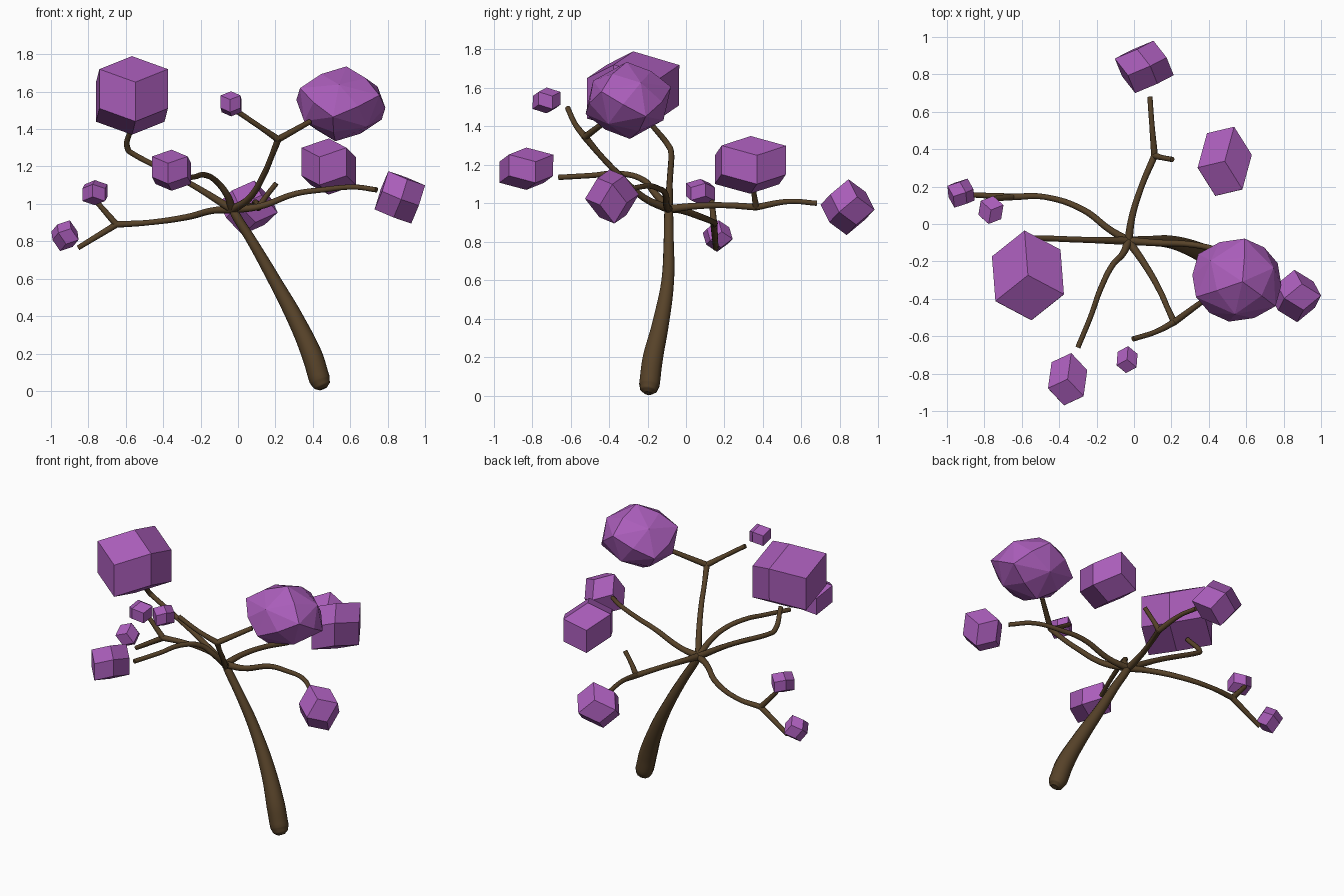
import bpy, bmesh
from math import radians
from mathutils import Vector, Euler
from itertools import product

if "Cube" in bpy.data.objects:
    bpy.data.objects.remove(bpy.data.objects["Cube"])


def material(name, rgb):
    m = bpy.data.materials.new(name)
    m.diffuse_color = (*rgb, 1)
    m.use_nodes = True
    m.node_tree.nodes["Principled BSDF"].inputs["Base Color"].default_value = m.diffuse_color
    return m


BARK = material("bark", (0.095, 0.055, 0.022))
LEAF = material("foliage", (0.40, 0.11, 0.49))


def limb(name, pts):
    """Smooth round tube through (x, y, z, radius) points."""
    cu = bpy.data.curves.new(name, 'CURVE')
    cu.dimensions = '3D'
    cu.bevel_depth = 1
    cu.bevel_resolution = 3
    cu.resolution_u = 6
    cu.use_fill_caps = True
    sp = cu.splines.new('BEZIER')
    sp.bezier_points.add(len(pts) - 1)
    for bp, (x, y, z, r) in zip(sp.bezier_points, pts):
        bp.co = (x, y, z)
        bp.radius = r
        bp.handle_left_type = bp.handle_right_type = 'AUTO'
    tmp = bpy.data.objects.new(name + "_curve", cu)
    bpy.context.collection.objects.link(tmp)
    dg = bpy.context.evaluated_depsgraph_get()
    me = bpy.data.meshes.new_from_object(tmp.evaluated_get(dg))
    bpy.data.objects.remove(tmp)
    me.materials.clear()
    me.materials.append(BARK)
    me.shade_smooth()
    ob = bpy.data.objects.new(name, me)
    bpy.context.collection.objects.link(ob)


def clump(name, center, size, rot, rounder=False):
    """Rhombic dodecahedron (or 24-sided ball) turned, then fitted to a box."""
    pts = [Vector(p) for p in product((-1, 1), repeat=3)]
    for a in range(3):
        for s in (-2, 2):
            v = Vector((0, 0, 0))
            v[a] = s
            pts.append(v)
    if rounder:
        # kite-faced ball: cube corners, edge middles and face centres
        pts = [Vector(p) for p in product((-1, 0, 1), repeat=3) if any(p)]
        k = {1: 1.0, 2: 0.7071, 3: 0.6306}
        pts = [p * k[sum(abs(c) > 0 for c in p)] for p in pts]
    m = Euler([radians(a) for a in rot]).to_matrix()
    pts = [m @ p for p in pts]
    lo = [min(p[i] for p in pts) for i in range(3)]
    hi = [max(p[i] for p in pts) for i in range(3)]
    bm = bmesh.new()
    for p in pts:
        bm.verts.new([center[i] + size[i] * ((p[i] - lo[i]) / (hi[i] - lo[i]) - 0.5)
                      for i in range(3)])
    bmesh.ops.convex_hull(bm, input=bm.verts[:])
    bmesh.ops.dissolve_limit(bm, angle_limit=radians(2), verts=bm.verts[:], edges=bm.edges[:])
    bmesh.ops.recalc_face_normals(bm, faces=bm.faces[:])
    me = bpy.data.meshes.new(name)
    bm.to_mesh(me)
    bm.free()
    me.materials.append(LEAF)
    ob = bpy.data.objects.new(name, me)
    bpy.context.collection.objects.link(ob)


HUB = (-0.03, -0.09, 0.97, 0.022)
R = 0.014

# leaning trunk with rounded foot
limb("trunk", [(0.457, -0.197, 0.012, 0.022), (0.45, -0.195, 0.028, 0.045),
               (0.437, -0.19, 0.06, 0.056), (0.40, -0.175, 0.18, 0.056),
               (0.32, -0.135, 0.36, 0.046), (0.19, -0.095, 0.60, 0.034),
               (0.075, -0.09, 0.80, 0.027), (-0.015, -0.09, 0.945, 0.024),
               (-0.035, -0.09, 0.985, 0.016)])

# main branches
fork_l, fork_f, fork_b = (-0.65, 0.145, 0.89, 0.018), (0.215, -0.525, 1.345, 0.018), (0.11, 0.365, 0.98, 0.018)
limb("left_branch", [HUB, (-0.13, -0.03, 0.965, 0.018), (-0.27, 0.075, 0.93, 0.017),
                     (-0.48, 0.145, 0.90, 0.015), fork_l])
limb("left_twig_low", [fork_l, (-0.855, 0.155, 0.765, R)])
limb("left_twig_high", [fork_l, (-0.755, 0.135, 1.01, R)])
limb("left_upper_branch", [HUB, (-0.25, -0.085, 1.105, 0.016), (-0.565, -0.078, 1.27, 0.015),
                           (-0.588, -0.085, 1.29, 0.016), (-0.57, -0.18, 1.41, R)])
limb("front_left_branch", [HUB, (-0.06, -0.16, 1.05, 0.018), (-0.115, -0.22, 1.12, 0.016),
                           (-0.18, -0.35, 1.155, 0.015), (-0.23, -0.49, 1.145, R),
                           (-0.30, -0.66, 1.135, R)])
limb("front_right_branch", [HUB, (0.06, -0.22, 1.03, 0.018), (0.14, -0.36, 1.16, 0.016),
                            (0.18, -0.45, 1.255, 0.015), fork_f])
limb("front_twig_left", [fork_f, (0.12, -0.575, 1.41, R), (-0.005, -0.615, 1.495, R)])
limb("front_twig_right", [fork_f, (0.385, -0.40, 1.44, R)])
limb("right_branch", [HUB, (0.11, -0.10, 0.985, 0.018), (0.31, -0.11, 1.055, 0.016),
                      (0.45, -0.14, 1.075, 0.015), (0.62, -0.20, 1.09, R), (0.74, -0.29, 1.075, R)])
limb("back_branch", [HUB, (-0.01, 0.04, 0.985, 0.018), (0.04, 0.20, 0.99, 0.016), fork_b])
limb("back_twig_far", [fork_b, (0.095, 0.54, 1.01, R), (0.085, 0.68, 1.00, R)])
limb("back_twig_side", [fork_b, (0.15, 0.355, 1.04, R), (0.205, 0.345, 1.11, R)])

# faceted foliage clumps
clump("foliage_left_low", (-0.925, 0.165, 0.83), (0.145, 0.155, 0.165), (15, 10, 65))
clump("foliage_left_high", (-0.765, 0.075, 1.06), (0.134, 0.15, 0.134), (45, -35, 20))
clump("foliage_left_upper", (-0.567, -0.275, 1.58), (0.385, 0.48, 0.42), (45, -35, 95))
clump("foliage_front_left", (-0.355, -0.83, 1.18), (0.21, 0.28, 0.22), (45, -35, 80))
clump("foliage_front_small", (-0.037, -0.725, 1.535), (0.112, 0.144, 0.134), (45, -35, 85))
clump("foliage_right_large", (0.55, -0.30, 1.535), (0.476, 0.444, 0.40), (50, -30, 20), True)
clump("foliage_right", (0.865, -0.385, 1.035), (0.27, 0.28, 0.28), (10, 65, 12))
clump("foliage_back", (0.055, 0.84, 0.98), (0.315, 0.28, 0.29), (10, 5, 73))
clump("foliage_back_right", (0.485, 0.335, 1.20), (0.29, 0.37, 0.30), (45, -35, 70))
